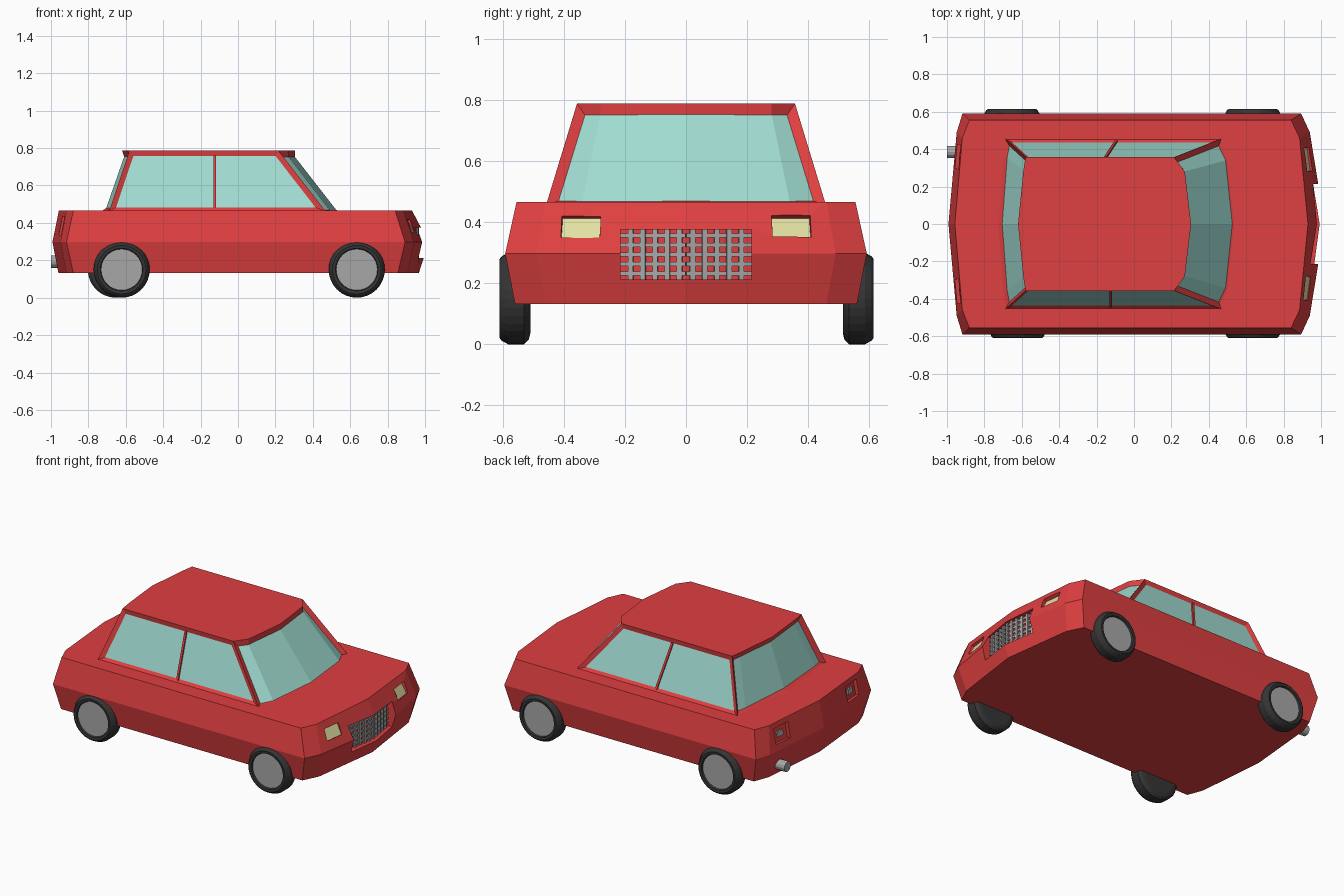
import bpy, bmesh, math
from mathutils import Matrix, Vector, Euler

if "Cube" in bpy.data.objects:
    bpy.data.objects.remove(bpy.data.objects["Cube"])


def mat(name, rgb):
    m = bpy.data.materials.new(name)
    m.diffuse_color = (*rgb, 1)
    m.use_nodes = True
    m.node_tree.nodes["Principled BSDF"].inputs["Base Color"].default_value = m.diffuse_color
    return m


RED = mat("red paint", (0.74, 0.05, 0.052))
GLASS = mat("teal glass", (0.36, 0.73, 0.65))
RUBBER = mat("dark rubber", (0.035, 0.035, 0.036))
METAL = mat("grey metal", (0.39, 0.39, 0.39))
LENS = mat("pale yellow lens", (0.76, 0.74, 0.36))


def finish(bm, name, *mats):
    bmesh.ops.recalc_face_normals(bm, faces=bm.faces[:])
    me = bpy.data.meshes.new(name)
    bm.to_mesh(me)
    bm.free()
    for m in mats:
        me.materials.append(m)
    ob = bpy.data.objects.new(name, me)
    bpy.context.collection.objects.link(ob)
    return ob


def loop_of(half):
    """Mirror a half outline (front centre to rear centre) across y = 0."""
    return half + [(x, -y) for x, y in reversed(half[1:-1])]


def loft(rings):
    """Closed loft through (outline, z) rings; returns bmesh and side faces."""
    bm = bmesh.new()
    vs = [[bm.verts.new((x, y, z)) for x, y in pts] for pts, z in rings]
    n = len(vs[0])
    sides = []
    for a, b in zip(vs, vs[1:]):
        for i in range(n):
            j = (i + 1) % n
            sides.append(bm.faces.new((a[i], a[j], b[j], b[i])))
    bm.faces.new(vs[0][::-1])
    bm.faces.new(vs[-1])
    bmesh.ops.recalc_face_normals(bm, faces=bm.faces[:])
    return bm, sides


def box(name, loc, size, m, rot=(0, 0, 0)):
    bm = bmesh.new()
    M = Matrix.LocRotScale(Vector(loc), Euler(rot), Vector(size))
    bmesh.ops.create_cube(bm, size=1, matrix=M)
    return finish(bm, name, m)


# Lower body: three outlines, widest at the waist
top = loop_of([(.93, 0), (.885, .46), (.84, .555), (-.88, .555), (-.918, .46), (-.958, 0)])
mid = loop_of([(1.02, 0), (.94, .49), (.893, .592), (-.917, .592), (-.948, .49), (-.992, 0)])
low = loop_of([(.967, 0), (.905, .46), (.855, .56), (-.88, .56), (-.918, .46), (-.96, 0)])
bm, _ = loft([(low, .132), (mid, .297), (top, .466)])
body = finish(bm, "lower_body", RED)

# Recesses for grille, headlights and tail lights
cutters = []
W = .215
bm, _ = loft([([(.955 - .16 * W, -W), (1.2, -W), (1.2, W), (.955 - .16 * W, W), (.955, 0)], z)
              for z in (.212, .376)])
cutters.append(finish(bm, "grille_cutter", RED))
for s, side in ((1, "left"), (-1, "right")):
    rot = (0, math.radians(-28), s * math.radians(7.5))
    n = Euler(rot).to_matrix() @ Vector((1, 0, 0))
    p = Vector((.928, s * .345, .386))
    cutters.append(box("cutter", p + n * .015, (.07, .128, .074), RED, rot))
    box(side + "_headlight", p - n * .017, (.008, .126, .072), LENS, rot)
    rot = (0, math.radians(-11), math.pi - s * math.radians(5))
    n = Euler(rot).to_matrix() @ Vector((1, 0, 0))
    p = Vector((-.94, s * .36, .385))
    cutters.append(box("cutter", p + n * .015, (.07, .13, .1), RED, rot))
    box(side + "_tail_light", p - n * .015, (.012, .05, .035), METAL, rot)
bpy.context.view_layer.objects.active = body
for c in cutters:
    c.hide_render = True
    mod = body.modifiers.new("cut", 'BOOLEAN')
    mod.operation, mod.solver, mod.object = 'DIFFERENCE', 'EXACT', c
    bpy.ops.object.modifier_apply(modifier=mod.name)
for c in cutters:
    bpy.data.objects.remove(c)

# Cabin with recessed glass
base = loop_of([(.56, 0), (.523, .35), (.47, .457), (-.69, .457), (-.708, .36), (-.735, 0)])
roof = loop_of([(.305, 0), (.272, .28), (.215, .357), (-.58, .357), (-.592, .28), (-.62, 0)])
bm, sides = loft([(base, .46), (roof, .788)])
for ids, depth in (((0, 1, 8, 9), .022), ((3, 4, 5, 6), .022), ((2,), .013), ((7,), .013)):
    fs = [sides[i] for i in ids]
    bmesh.ops.inset_region(bm, faces=fs, thickness=.028, depth=-depth,
                           use_even_offset=True, use_boundary=True)
for f in sides:
    f.material_index = 1
finish(bm, "cabin", RED, GLASS)

# Slim door pillars between the side windows
for s, xb, xt in ((1, -.095, -.152), (-1, -.125, -.125)):
    bm, _ = loft([([(x - .007, s * (y - .025)), (x + .007, s * (y - .025)),
                    (x + .007, s * (y - .004)), (x - .007, s * (y - .004))], z)
                  for x, y, z in ((xb, .453, .475), (xt, .366, .76))])
    finish(bm, "door_pillar", RED)

# Grille bars following the pointed nose
for s in (1, -1):
    yaw = s * math.atan(.16)
    for i in range(5):
        y = s * (.021 + i * .04)
        box("grille_upright", (.963 - .16 * abs(y), y, .294), (.012, .017, .163), METAL, (0, 0, yaw))
    for i in range(5):
        box("grille_crossbar", (.959 - .16 * W / 2, s * W / 2, .232 + i * .031),
            (.012, W, .013), METAL, (0, 0, yaw))


# Wheels: lathed tyre with a flat grey hub
def wheel(name, x, side, out):
    prof = [(.0, .1), (.115, .1), (.135, .095), (.15, .08), (.15, .028),
            (.138, .006), (.13, 0), (.114, .002), (.11, .012), (0, .012)]
    bm = bmesh.new()
    N = 32
    rings = []
    for r, d in prof[1:-1]:
        rings.append([bm.verts.new((x + r * math.cos(2 * math.pi * k / N), side * (out - d),
                                    .15 + r * math.sin(2 * math.pi * k / N))) for k in range(N)])
    for a, b in zip(rings, rings[1:]):
        for k in range(N):
            bm.faces.new((a[k], a[(k + 1) % N], b[(k + 1) % N], b[k]))
    bm.faces.new(rings[0])
    bm.faces.new(rings[-1]).material_index = 1
    finish(bm, name, RUBBER, METAL)


wheel("rear_left_wheel", -.653, 1, .614)
wheel("rear_right_wheel", -.622, -1, .61)
wheel("front_left_wheel", .635, 1, .614)
wheel("front_right_wheel", .635, -1, .61)

# Exhaust pipe
bm = bmesh.new()
bmesh.ops.create_cone(bm, cap_ends=True, segments=12, radius1=.033, radius2=.033, depth=.12,
                      matrix=Matrix.Translation((-.94, .385, .193)) @ Matrix.Rotation(math.pi / 2, 4, 'Y'))
finish(bm, "exhaust_pipe", METAL)
